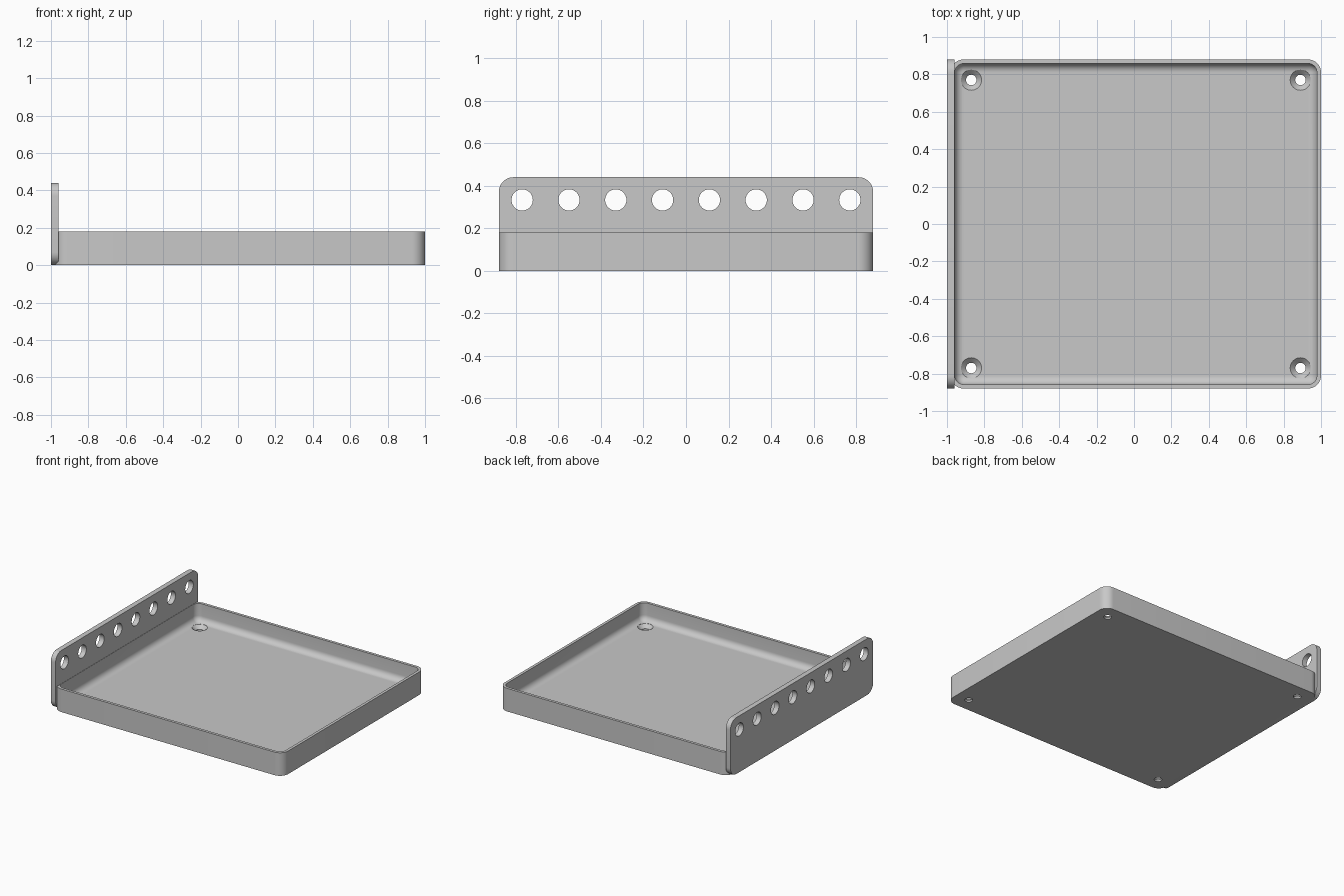
import bpy, bmesh, math
from mathutils import Matrix, Vector

cube = bpy.data.objects.get("Cube")
if cube:
    bpy.data.objects.remove(cube, do_unlink=True)

grey = bpy.data.materials.new("plain grey")
grey.use_nodes = True
COLOUR = (0.58, 0.58, 0.58, 1)
grey.diffuse_color = COLOUR
grey.node_tree.nodes["Principled BSDF"].inputs["Base Color"].default_value = COLOUR

HALF_Y = 0.88
TRAY_X, TRAY_HALF_X = 0.01, 0.99
RIM_Z, FLOOR_Z, WALL, CORNER = 0.18, 0.04, 0.022, 0.07
PLATE_T, PLATE_H = 0.04, 0.44


def rounded_rect(a, b, r, steps=10):
    """Outline of a rounded rectangle with half sizes a, b."""
    pts = []
    for k, (sx, sy) in enumerate([(1, 1), (-1, 1), (-1, -1), (1, -1)]):
        for i in range(steps + 1):
            t = math.pi / 2 * (k + i / steps)
            pts.append((sx * (a - r) + r * math.cos(t), sy * (b - r) + r * math.sin(t)))
    return pts


def loft(bm, rings):
    """Skin matching rings of points and cap both ends."""
    loops = [[bm.verts.new(p) for p in ring] for ring in rings]
    n = len(loops[0])
    for low, high in zip(loops, loops[1:]):
        for i in range(n):
            j = (i + 1) % n
            bm.faces.new((low[i], low[j], high[j], high[i]))
    bm.faces.new(loops[0][::-1])
    bm.faces.new(loops[-1])


def finish(bm, name):
    bmesh.ops.recalc_face_normals(bm, faces=bm.faces)
    mesh = bpy.data.meshes.new(name)
    bm.to_mesh(mesh)
    bm.free()
    obj = bpy.data.objects.new(name, mesh)
    bpy.context.collection.objects.link(obj)
    mesh.materials.append(grey)
    return obj


def activate(obj):
    bpy.ops.object.select_all(action='DESELECT')
    obj.select_set(True)
    bpy.context.view_layer.objects.active = obj


def cut(obj, cutter):
    """Subtract the cutter, remove it, then smooth the curved faces."""
    cutter.hide_render = True
    mod = obj.modifiers.new("holes", 'BOOLEAN')
    mod.operation = 'DIFFERENCE'
    mod.solver = 'EXACT'
    mod.object = cutter
    activate(obj)
    bpy.ops.object.modifier_apply(modifier=mod.name)
    bpy.data.objects.remove(cutter, do_unlink=True)
    activate(obj)
    bpy.ops.object.shade_smooth_by_angle(angle=math.radians(30))


def circle(r, z, n=40):
    return [Vector((r * math.cos(2 * math.pi * i / n), r * math.sin(2 * math.pi * i / n), z))
            for i in range(n)]


# Tray: outer wall, rim, inner wall, filleted floor edge
fillet = CORNER - WALL - 0.002
sections = [(0, 0), (0, RIM_Z), (WALL, RIM_Z)]
for i in range(9):
    t = math.pi / 2 * i / 8
    sections.append((WALL + fillet * (1 - math.cos(t)),
                     FLOOR_Z + fillet * (1 - math.sin(t))))
bm = bmesh.new()
loft(bm, [[(TRAY_X + x, y, z) for x, y in
           rounded_rect(TRAY_HALF_X - inset, HALF_Y - inset, CORNER - inset)]
          for inset, z in sections])
tray = finish(bm, "tray")

# Countersunk screw holes in the tray corners
bm = bmesh.new()
profile = [(0.028, -0.05), (0.028, FLOOR_Z - 0.027), (0.055, FLOOR_Z), (0.055, FLOOR_Z + 0.04)]
for sx in (-1, 1):
    for sy in (-1, 1):
        centre = Vector((TRAY_X + sx * 0.88, sy * 0.77, 0))
        loft(bm, [[p + centre for p in circle(r, z)] for r, z in profile])
cut(tray, finish(bm, "screw_hole_cutter"))

# Upright side plate with rounded corners
bm = bmesh.new()
outline = rounded_rect(HALF_Y, PLATE_H / 2, CORNER)
loft(bm, [[(x, y, z + PLATE_H / 2) for y, z in outline] for x in (-1, -1 + PLATE_T)])
plate = finish(bm, "side_plate")

# Row of round holes through the plate
bm = bmesh.new()
turn = Matrix.Rotation(math.pi / 2, 3, 'Y')
for i in range(8):
    centre = Vector((-1 + PLATE_T / 2, (i - 3.5) * 0.22, 0.333))
    loft(bm, [[turn @ p + centre for p in circle(0.05, d)] for d in (-0.1, 0.1)])
cut(plate, finish(bm, "plate_hole_cutter"))
